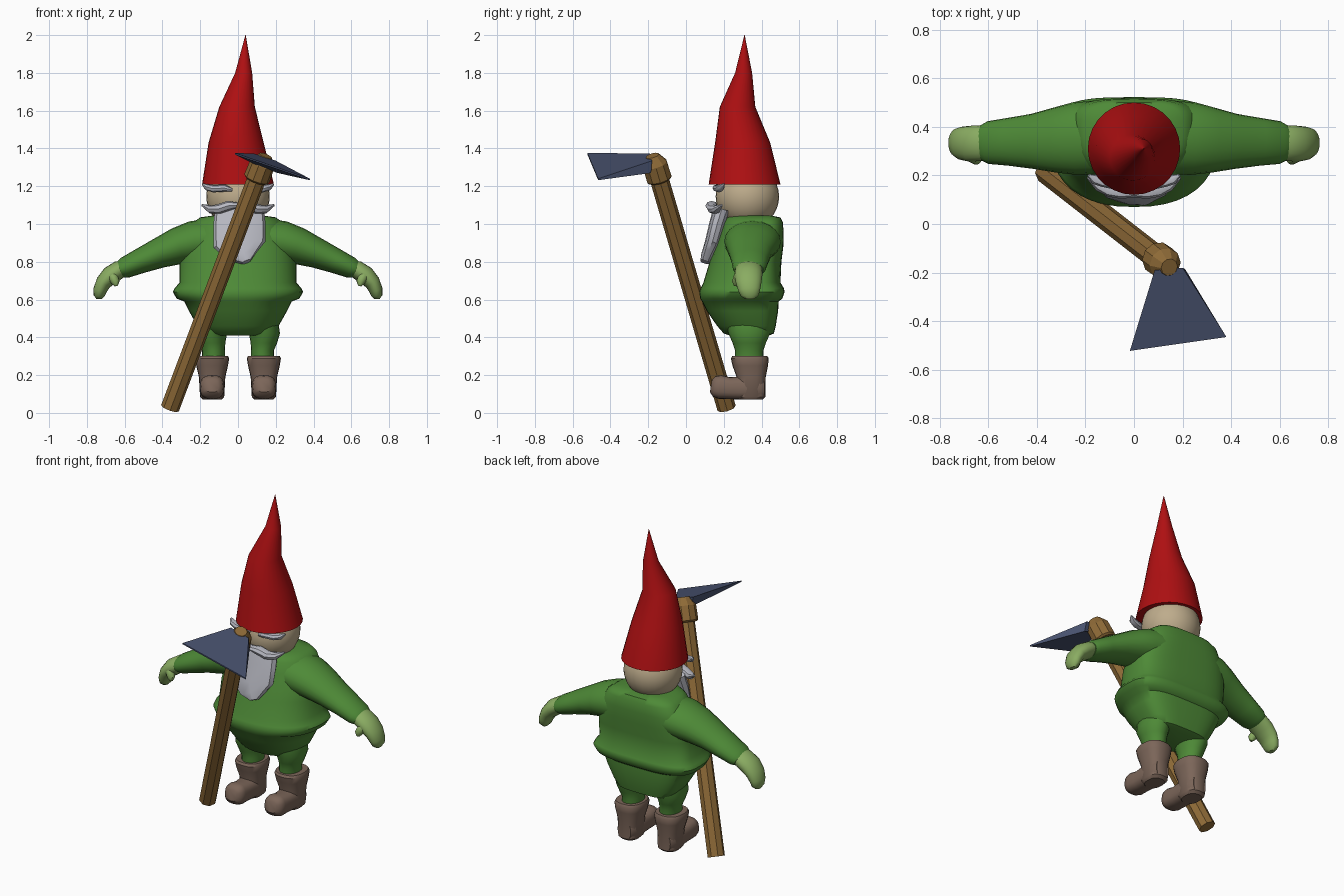
import bpy, bmesh, math
from mathutils import Vector as V


def material(name, rgb):
    m = bpy.data.materials.new(name)
    m.diffuse_color = (*rgb, 1)
    return m


RED = material("hat red", (.43, .005, .006))
GREEN = material("cloth green", (.076, .254, .038))
GLOVE = material("glove green", (.254, .413, .122))
BOOT = material("boot brown", (.20, .132, .10))
SKIN = material("skin", (.515, .413, .262))
GREY = material("hair grey", (.485, .491, .546))
WOOD = material("wood", (.27, .144, .038))
STEEL = material("steel", (.065, .084, .156))


def finish(name, bm, mat, angle):
    bmesh.ops.recalc_face_normals(bm, faces=bm.faces)
    me = bpy.data.meshes.new(name)
    bm.to_mesh(me)
    bm.free()
    me.materials.append(mat)
    ob = bpy.data.objects.new(name, me)
    bpy.context.collection.objects.link(ob)
    bpy.ops.object.select_all(action='DESELECT')
    ob.select_set(True)
    bpy.context.view_layer.objects.active = ob
    bpy.ops.object.shade_smooth_by_angle(angle=math.radians(angle))
    return ob


def ring(c, u, v, n=20, e=1.0):
    """Superellipse of n points around c; e below 1 makes it boxier."""
    def p(t):
        return math.copysign(abs(t) ** e, t) if abs(t) > 1e-6 else 0
    return [V(c) + V(u) * p(math.cos(a)) + V(v) * p(math.sin(a))
            for a in (2 * math.pi * i / n for i in range(n))]


def loft(name, rings, mat, angle=40):
    bm = bmesh.new()
    loops = [[bm.verts.new(p) for p in r] for r in rings]
    for a, b in zip(loops, loops[1:]):
        for i in range(len(a)):
            j = (i + 1) % len(a)
            bm.faces.new((a[i], a[j], b[j], b[i]))
    bm.faces.new(loops[0])
    bm.faces.new(loops[-1])
    return finish(name, bm, mat, angle)


def tube(name, pts, radii, side, mat, n=20, e=1.0, angle=40):
    """Sweep along pts; radii are (along side, across side) pairs."""
    pts = [V(p) for p in pts]
    rings = []
    for i, (p, (a, b)) in enumerate(zip(pts, radii)):
        t = (pts[min(i + 1, len(pts) - 1)] - pts[max(i - 1, 0)]).normalized()
        w = t.cross(V(side)).normalized()
        u = w.cross(t).normalized()
        rings.append(ring(p, u * a, w * b, n, e))
    return loft(name, rings, mat, angle)


# Hat: crooked cone
hat = [(0, .31, 1.21, .19), (-.01, .30, 1.43, .146), (-.005, .273, 1.62, .094),
       (.03, .305, 1.80, .045), (.04, .31, 2.0, .001)]
loft("hat", [ring((x, y, z), (r, 0, 0), (0, r, 0), 28) for x, y, z, r in hat], RED)

# Head
bm = bmesh.new()
bmesh.ops.create_uvsphere(bm, u_segments=28, v_segments=16, radius=.168)
bmesh.ops.translate(bm, verts=bm.verts, vec=(0, .325, 1.145))
finish("head", bm, SKIN, 60)

# Body: round belly, squarer back; z, half width, front y, back y
body = [(.41, .15, .23, .44), (.42, .185, .20, .465), (.46, .215, .165, .475),
        (.54, .26, .11, .488), (.59, .285, .085, .49), (.605, .325, .075, .51),
        (.64, .345, .07, .522), (.66, .335, .078, .518), (.69, .31, .092, .50),
        (.80, .31, .125, .505), (.88, .295, .155, .515), (.95, .265, .178, .517),
        (1.01, .235, .197, .513), (1.035, .20, .215, .50), (1.045, .13, .25, .45)]


def body_ring(z, w, front, back, n=40):
    mid = front + (back - front) * .62
    out = []
    for i in range(n):
        a = 2 * math.pi * i / n
        c, s = math.cos(a), math.sin(a)
        e = .62 if s > 0 else .85
        x = math.copysign(abs(c) ** e, c) * w
        y = (back - mid) * abs(s) ** e if s > 0 else -(mid - front) * abs(s) ** e
        out.append(V((x, mid + y, z)))
    return out


loft("body", [body_ring(*r) for r in body], GREEN, 50)

# Limbs, both sides
Y, X = (0, 1, 0), (1, 0, 0)
for s, side in ((-1, "left"), (1, "right")):
    tube(side + "_arm",
         [(s * x, y, z) for x, y, z in ((.14, .355, .915), (.24, .352, .905), (.32, .345, .883),
                                        (.42, .340, .845), (.52, .338, .803), (.60, .335, .768),
                                        (.625, .335, .757))],
         [(.15, .115), (.15, .11), (.135, .098), (.113, .08), (.098, .066), (.088, .056), (.075, .045)],
         Y, GREEN)
    tube(side + "_hand",
         [(s * x, y, z) for x, y, z in ((.60, .335, .767), (.63, .333, .758), (.675, .33, .728),
                                        (.712, .332, .69), (.73, .335, .65), (.735, .338, .62),
                                        (.735, .338, .602))],
         [(.065, .042), (.073, .048), (.074, .05), (.068, .042), (.058, .036), (.047, .029), (.022, .014)],
         Y, GLOVE)
    tube(side + "_thumb",
         [(s * .675, .30, .74), (s * .66, .275, .715), (s * .648, .265, .69), (s * .645, .263, .672)],
         [(.03, .03), (.027, .026), (.022, .022), (.009, .009)], Y, GLOVE, 12)
    # Leg: z, x, half x, half y
    leg = [(.27, .13, .06, .075), (.33, .13, .06, .075), (.37, .137, .07, .088),
           (.42, .14, .082, .11), (.47, .13, .085, .12)]
    loft(side + "_leg", [ring((s * x, .335, z), (a, 0, 0), (0, b, 0), 20)
                         for z, x, a, b in leg], GREEN)
    # Boot shaft: z, y, half x, half y
    shaft = [(.07, .345, .05, .06), (.085, .345, .064, .077), (.19, .345, .07, .077),
             (.25, .34, .084, .094), (.288, .338, .09, .10), (.302, .338, .083, .092)]
    loft(side + "_boot_shaft", [ring((s * .137, y, z), (a, 0, 0), (0, b, 0), 20, .8)
                                for z, y, a, b in shaft], BOOT)
    tube(side + "_boot_foot",
         [(s * .137, y, z) for y, z in ((.415, .13), (.39, .13), (.30, .132), (.23, .131),
                                        (.18, .137), (.15, .14), (.132, .143))],
         [(.045, .05), (.062, .06), (.066, .062), (.062, .058), (.064, .063), (.058, .055), (.035, .034)],
         X, BOOT, 20, .75)
    # Facial hair halves
    tube(side + "_moustache",
         [(s * x, y, z) for x, y, z in ((0, .135, 1.10), (.05, .135, 1.097), (.10, .142, 1.08),
                                        (.145, .16, 1.077), (.19, .19, 1.10))],
         [(.025, .014), (.032, .026), (.03, .026), (.025, .022), (.006, .006)], Y, GREY, 8)
    tube(side + "_eyebrow",
         [(s * x, y, z) for x, y, z in ((.03, .16, 1.18), (.07, .162, 1.19), (.13, .175, 1.187),
                                        (.165, .185, 1.195), (.187, .20, 1.21))],
         [(.008, .008), (.022, .019), (.022, .02), (.02, .017), (.006, .006)], Y, GREY, 8)

# Beard: tapered slab hanging over the chest
tube("beard", [(.008, .19, 1.08), (.008, .165, 1.0), (.008, .135, .89), (.03, .112, .835), (.045, .1, .80)],
     [(.13, .045), (.138, .042), (.138, .038), (.085, .032), (.025, .025)], X, GREY, 12, .75, 30)

# Pickaxe: octagonal handle, collar and wedge blade
base, top = V((-.36, .215, .025)), V((.135, -.17, 1.335))
axis = (top - base).normalized()
tube("tool_handle", [base, top - axis * .05], [(.05, .05)] * 2, X, WOOD, 8, 1, 30)
tube("tool_collar", [top - axis * d for d in (.115, .105, .02, -.03)],
     [(.06, .06), (.07, .07), (.068, .068), (.036, .036)], X, WOOD, 10, 1, 30)

bm = bmesh.new()
lower = [(.09, -.19, 1.315), (.21, -.185, 1.27), (.38, -.465, 1.232), (-.017, -.522, 1.368)]
upper = [(.085, -.19, 1.373), (.20, -.18, 1.335), (.38, -.465, 1.24), (-.017, -.522, 1.376)]
lo = [bm.verts.new(p) for p in lower]
up = [bm.verts.new(p) for p in upper]
bm.faces.new(lo)
bm.faces.new(up)
for i in range(4):
    j = (i + 1) % 4
    bm.faces.new((lo[i], lo[j], up[j], up[i]))
finish("tool_blade", bm, STEEL, 20)
